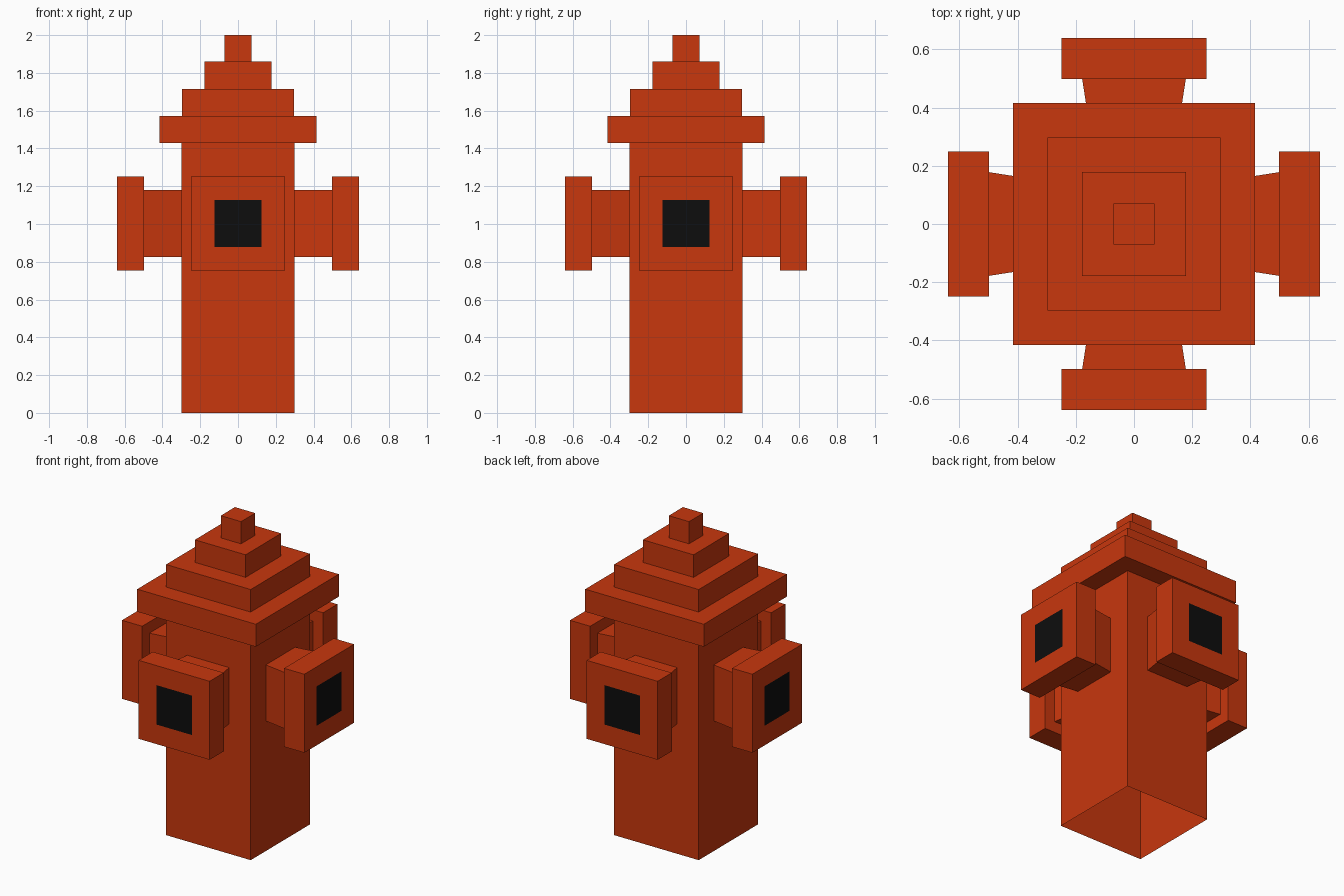
import bpy, bmesh
from math import radians
from mathutils import Matrix, Vector

if "Cube" in bpy.data.objects:
    bpy.data.objects.remove(bpy.data.objects["Cube"])


def material(name, rgb):
    m = bpy.data.materials.new(name)
    m.diffuse_color = (*rgb, 1)
    m.use_nodes = True
    m.node_tree.nodes["Principled BSDF"].inputs["Base Color"].default_value = m.diffuse_color
    return m


RED = material("orange_red_paint", (0.58, 0.038, 0.004))
BLACK = material("black_bolt", (0.004, 0.004, 0.004))


def loft(rings):
    """Rectangular shell through (z, half_x, half_y) rings, closed at the top end."""
    bm = bmesh.new()
    loops = [[bm.verts.new((sx * hx, sy * hy, z))
              for sx, sy in ((-1, -1), (1, -1), (1, 1), (-1, 1))]
             for z, hx, hy in rings]
    for a, b in zip(loops, loops[1:]):
        for i in range(4):
            j = (i + 1) % 4
            bm.faces.new((a[i], a[j], b[j], b[i]))
    end = bm.faces.new(loops[-1])
    return bm, end


def finish(bm, name):
    mesh = bpy.data.meshes.new(name)
    bm.to_mesh(mesh)
    bm.free()
    mesh.materials.append(RED)
    mesh.materials.append(BLACK)
    obj = bpy.data.objects.new(name, mesh)
    bpy.context.collection.objects.link(obj)
    return obj


BODY = 0.298
MID_Z = 1.003                      # height of the outlet centres
NECK_W, NECK_H = 0.147, 0.178      # neck opening where it meets the body

# Barrel, open underneath, with openings for the four outlets
bm, _ = loft([(0, BODY, BODY), (1.43, BODY, BODY)])
bmesh.ops.delete(bm, geom=[f for f in bm.faces if abs(f.normal.z) > 0.9 or len(f.verts) == 0],
                 context='FACES_ONLY')
bm.normal_update()
bmesh.ops.delete(bm, geom=[f for f in bm.faces if f.normal.z > 0.9], context='FACES_ONLY')
cuts = [((0, 0, MID_Z + s * NECK_H), (0, 0, 1)) for s in (-1, 1)]
cuts += [((s * NECK_W, 0, 0), (1, 0, 0)) for s in (-1, 1)]
cuts += [((0, s * NECK_W, 0), (0, 1, 0)) for s in (-1, 1)]
for co, no in cuts:
    bmesh.ops.bisect_plane(bm, geom=bm.verts[:] + bm.edges[:] + bm.faces[:],
                           plane_co=Vector(co), plane_no=Vector(no))
holes = []
for f in bm.faces:
    c = f.calc_center_median()
    if min(abs(c.x), abs(c.y)) < 0.01 and abs(c.z - MID_Z) < 0.05:
        holes.append(f)
bmesh.ops.delete(bm, geom=holes, context='FACES')
finish(bm, "barrel")

# Stepped bonnet: each tier is narrower than the one below
tiers = [(1.43, 1.573, 0.416), (1.573, 1.716, 0.297),
         (1.716, 1.859, 0.178), (1.859, 2.0, 0.071)]
rings = [(1.43, BODY, BODY)]
for low, high, half in tiers:
    rings += [(low, half, half), (high, half, half)]
bm, _ = loft(rings)
finish(bm, "stepped_bonnet")

# Four outlets: flared neck, wide cap and a black square on the end
for k, side in enumerate(("front", "right", "back", "left")):
    bm, end = loft([(BODY, NECK_W, NECK_H), (0.498, 0.178, NECK_H),
                    (0.498, 0.249, 0.249), (0.64, 0.249, 0.249),
                    (0.64, 0.125, 0.125)])
    end.material_index = 1
    bm.transform(Matrix.Translation((0, 0, MID_Z))
                 @ Matrix.Rotation(radians(90 * k), 4, 'Z')
                 @ Matrix.Rotation(radians(90), 4, 'X'))
    finish(bm, side + "_outlet")
